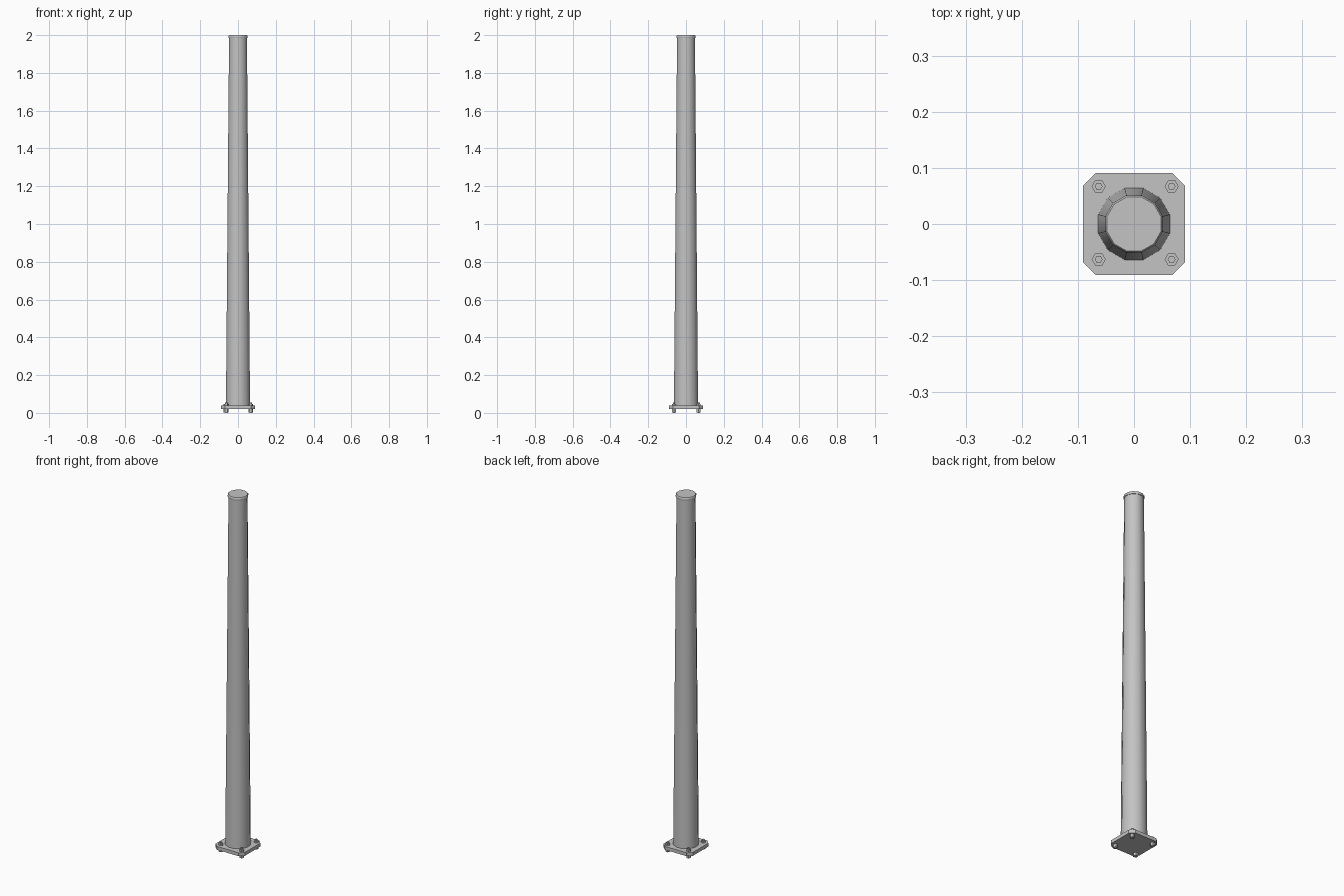
import bpy, bmesh, math

cube = bpy.data.objects.get("Cube")
if cube:
    bpy.data.objects.remove(cube)

steel = bpy.data.materials.new("galvanised grey")
steel.use_nodes = True
GREY = (0.55, 0.55, 0.55, 1)
steel.diffuse_color = GREY
steel.node_tree.nodes["Principled BSDF"].inputs["Base Color"].default_value = GREY


def lathe(name, rings, sides, turn=0.0, at=(0, 0), smooth=None):
    """Stack polygon rings of (radius, height) and close both ends."""
    bm = bmesh.new()
    loops = []
    for radius, z in rings:
        angles = [turn + math.tau * i / sides for i in range(sides)]
        loops.append([bm.verts.new((radius * math.cos(a), radius * math.sin(a), z)) for a in angles])
    for low, high in zip(loops, loops[1:]):
        for i in range(sides):
            j = (i + 1) % sides
            bm.faces.new((low[i], low[j], high[j], high[i]))
    bm.faces.new(loops[0][::-1])
    bm.faces.new(loops[-1])
    return finish(name, bm, at, smooth)


def finish(name, bm, at=(0, 0), smooth=None):
    mesh = bpy.data.meshes.new(name)
    bm.to_mesh(mesh)
    bm.free()
    mesh.materials.append(steel)
    obj = bpy.data.objects.new(name, mesh)
    obj.location = (at[0], at[1], 0)
    bpy.context.collection.objects.link(obj)
    if smooth:
        bpy.ops.object.select_all(action="DESELECT")
        obj.select_set(True)
        bpy.context.view_layer.objects.active = obj
        bpy.ops.object.shade_smooth_by_angle(angle=math.radians(smooth))
    return obj


# Tapered twelve-sided shaft and its cap
TURN = math.pi / 12
lathe("pole_shaft", [(0.066, 0.038), (0.049, 1.987)], 12, TURN, smooth=40)
lathe("pole_cap", [(0.052, 1.985), (0.053, 1.988), (0.053, 1.996), (0.050, 2.0)], 12, TURN, smooth=40)

# Square base plate with clipped corners
bm = bmesh.new()
HALF, CLIP = 0.091, 0.068
outline = [(HALF, -CLIP), (HALF, CLIP), (CLIP, HALF), (-CLIP, HALF),
           (-HALF, CLIP), (-HALF, -CLIP), (-CLIP, -HALF), (CLIP, -HALF)]
plate = bm.faces.new([bm.verts.new((x, y, 0.02)) for x, y in outline])
top = bmesh.ops.extrude_face_region(bm, geom=[plate])["geom"]
bmesh.ops.translate(bm, vec=(0, 0, 0.019), verts=[v for v in top if isinstance(v, bmesh.types.BMVert)])
bmesh.ops.recalc_face_normals(bm, faces=bm.faces)
finish("base_plate", bm)

# Anchor bolts: nut below, nut above and a threaded stud through each corner
for side, sx in (("left", 1), ("right", -1)):
    for end, sy in (("front", -1), ("back", 1)):
        at = (sx * 0.065 + 0.002, sy * 0.065 + 0.002)
        tag = f"{end}_{side}"
        lathe(f"lower_nut_{tag}", [(0.0125, 0.003), (0.0125, 0.021)], 6, at=at)
        lathe(f"upper_nut_{tag}", [(0.0125, 0.038), (0.0125, 0.048)], 6, at=at)
        lathe(f"stud_{tag}", [(0.007, 0.0), (0.007, 0.055)], 6, at=at)
